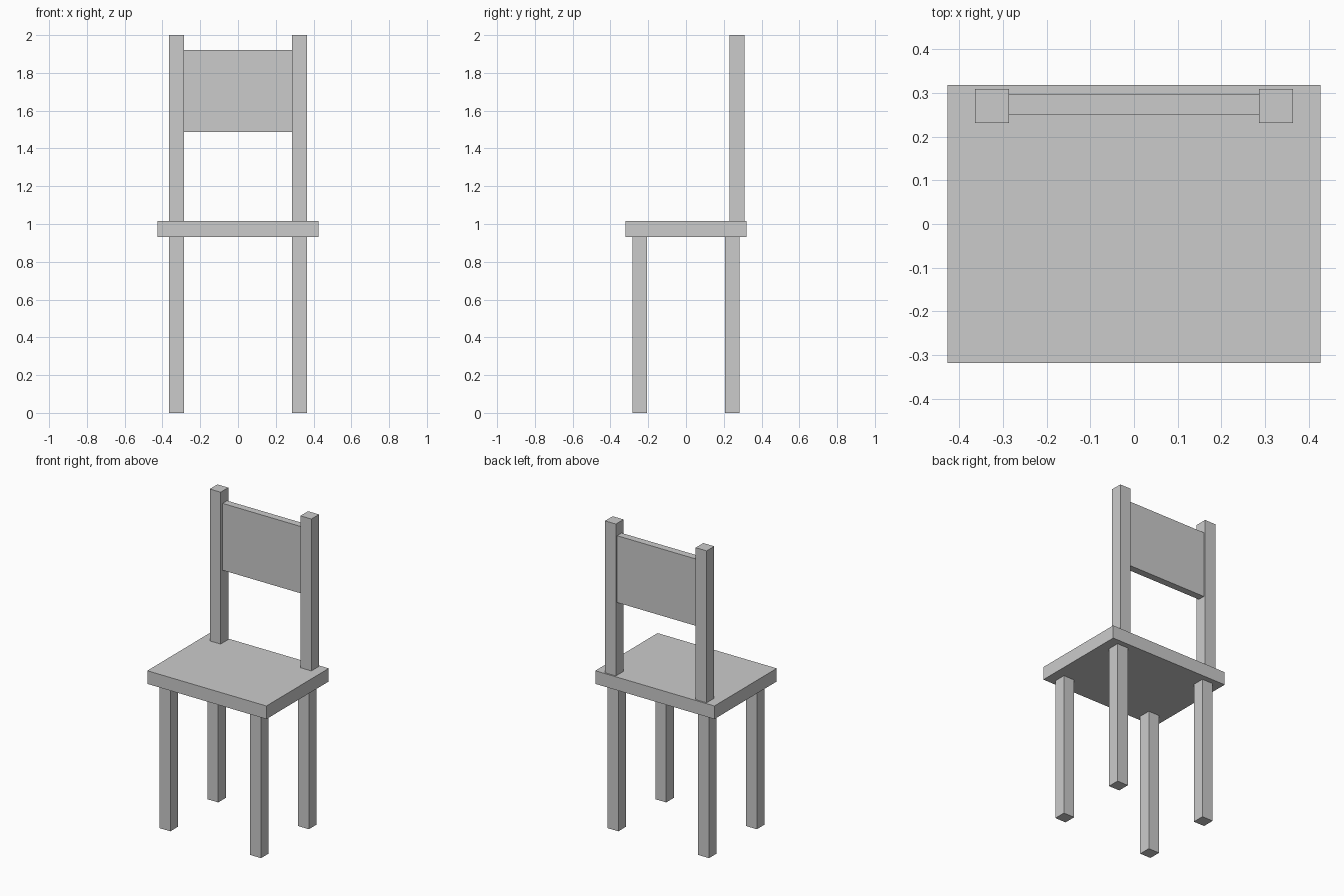
import bpy

if "Cube" in bpy.data.objects:
    bpy.data.objects.remove(bpy.data.objects["Cube"])


def box(name, x, y, z):
    """Add a box spanning the (min, max) ranges on each axis."""
    spans = (x, y, z)
    bpy.ops.mesh.primitive_cube_add(size=1, location=[(a + b) / 2 for a, b in spans])
    obj = bpy.context.object
    obj.name = name
    obj.scale = [b - a for a, b in spans]
    bpy.ops.object.transform_apply(location=False, rotation=False, scale=True)
    return obj


W = 0.078                      # thickness of legs and posts
LEG_X, LEG_Y, POST_Y = 0.325, 0.245, 0.27
SEAT_BOTTOM, SEAT_TOP = 0.931, 1.016


def upright(name, x, y, z):
    """Square post centred on x, y."""
    return box(name, (x - W / 2, x + W / 2), (y - W / 2, y + W / 2), z)


# Seat
box("seat", (-0.427, 0.427), (-0.319, 0.319), (SEAT_BOTTOM, SEAT_TOP))

# Legs and back posts, left and right
for side, sx in (("left", -1), ("right", 1)):
    upright(f"front_leg_{side}", sx * LEG_X, -LEG_Y, (0, SEAT_BOTTOM))
    upright(f"back_leg_{side}", sx * LEG_X, LEG_Y, (0, SEAT_BOTTOM))
    upright(f"back_post_{side}", sx * LEG_X, POST_Y, (SEAT_TOP, 2))

# Backrest panel between the posts
inner = LEG_X - W / 2
box("backrest_panel", (-inner, inner), (0.251, 0.297), (1.487, 1.92))
